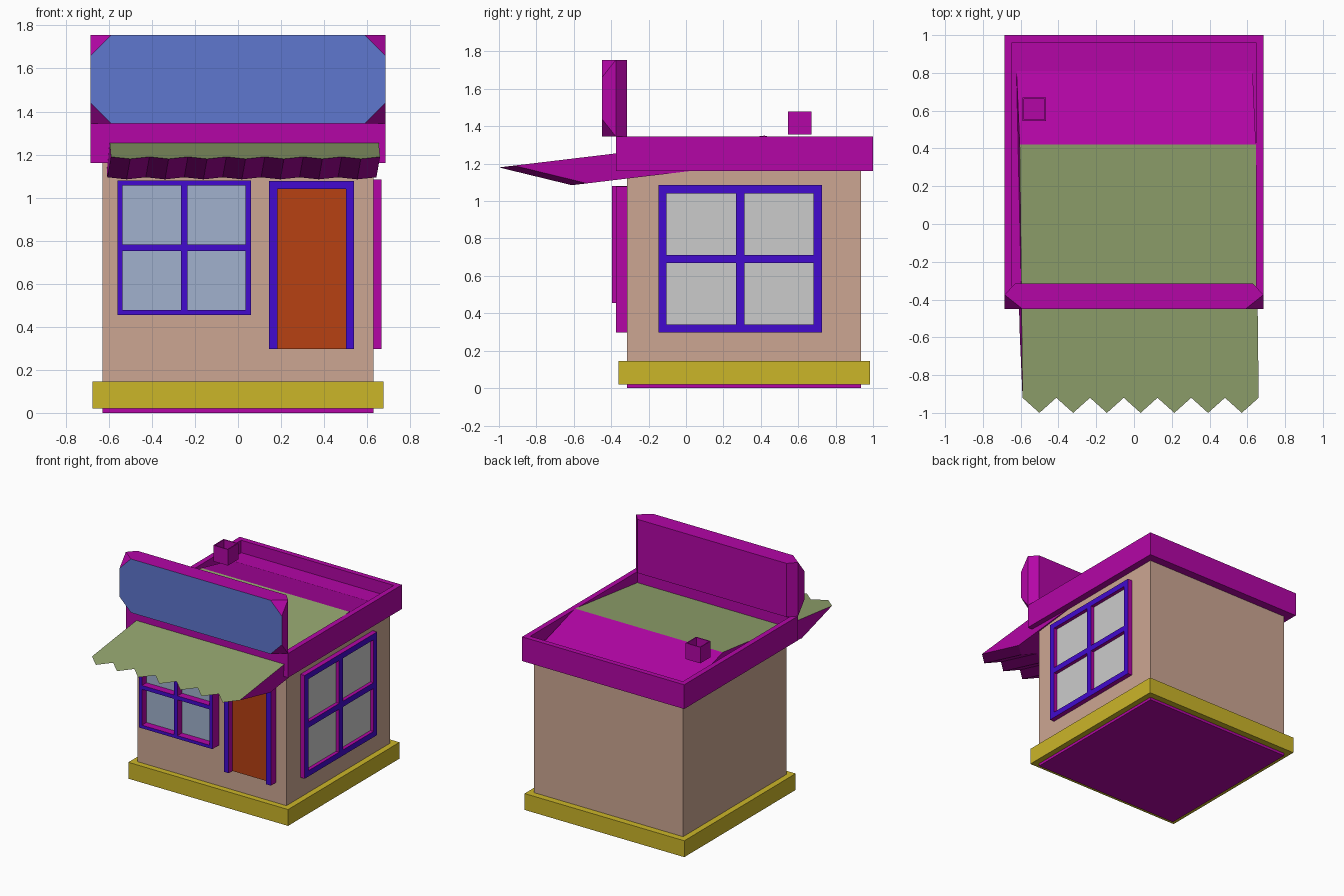
import bpy, bmesh
from mathutils import Vector

if "Cube" in bpy.data.objects:
    bpy.data.objects.remove(bpy.data.objects["Cube"])


def mat(name, r, g, b):
    m = bpy.data.materials.new(name)
    m.diffuse_color = [(c / 255) ** 2.2 for c in (r, g, b)] + [1]
    m.use_nodes = True
    m.node_tree.nodes["Principled BSDF"].inputs["Base Color"].default_value = m.diffuse_color
    return m


TRIM = mat("magenta", 178, 14, 165)
WALL = mat("tan", 203, 165, 145)
BASE = mat("yellow", 202, 180, 45)
GREEN = mat("green", 146, 163, 110)
FRAME = mat("violet_blue", 68, 18, 205)
SIGN = mat("sign_blue", 95, 118, 206)
DOOR = mat("orange", 182, 67, 25)
GLASS = mat("blue_glass", 160, 176, 204)
GREY = mat("grey_glass", 198, 198, 202)


def finish(name, bm, mats, face_dir=None):
    """Make an object; faces pointing along face_dir get the second material."""
    bmesh.ops.recalc_face_normals(bm, faces=bm.faces)
    bm.normal_update()
    if face_dir:
        for f in bm.faces:
            if f.normal.dot(Vector(face_dir)) > 0.98:
                f.material_index = 1
    me = bpy.data.meshes.new(name)
    bm.to_mesh(me)
    bm.free()
    for m in mats:
        me.materials.append(m)
    ob = bpy.data.objects.new(name, me)
    bpy.context.collection.objects.link(ob)
    return ob


def add_box(bm, lo, hi):
    vs = bmesh.ops.create_cube(bm, size=1)["verts"]
    for v in vs:
        v.co = [a + (b - a) * (c + 0.5) for a, b, c in zip(lo, hi, v.co)]
    return vs


def box(name, lo, hi, m):
    bm = bmesh.new()
    add_box(bm, lo, hi)
    return finish(name, bm, [m])


def tray(name, lo, hi, rim, depth, m):
    """Box with a recessed top."""
    bm = bmesh.new()
    add_box(bm, lo, hi)
    top = max(bm.faces, key=lambda f: f.calc_center_median().z)
    bmesh.ops.inset_region(bm, faces=[top], thickness=rim)
    floor = bmesh.ops.extrude_discrete_faces(bm, faces=[top])["faces"][0]
    for v in floor.verts:
        v.co.z -= depth
    return finish(name, bm, [m])


def on_wall(side, u, d, z):
    """Range boxes for the front wall (u = x) or the right wall (u = y)."""
    if side == "front":
        return (u[0], -0.315 - d[1], z[0]), (u[1], -0.315 - d[0], z[1])
    return (0.63 + d[0], u[0], z[0]), (0.63 + d[1], u[1], z[1])


def frame(name, side, u, z, w, bar, depth, panel, panel_mat, window=True):
    bm = bmesh.new()
    posts = [(u[0], u[0] + w), (u[1] - w, u[1])]
    rails = [(z[1] - w, z[1])]
    if window:
        um, zm = sum(u) / 2, sum(z) / 2
        posts.insert(1, (um - bar / 2, um + bar / 2))
        rails += [(z[0], z[0] + w), (zm - bar / 2, zm + bar / 2)]
    for p in posts:
        add_box(bm, *on_wall(side, p, (0, depth), z))
    for a, b in zip(posts, posts[1:]):
        for r in rails:
            add_box(bm, *on_wall(side, (a[1], b[0]), (0, depth), r))
    out = (0, -1, 0) if side == "front" else (1, 0, 0)
    finish(name + "_frame", bm, [TRIM, FRAME], out)
    low = z[0] + (w / 2 if window else 0)
    box(name + "_panel", *on_wall(side, (u[0] + w / 2, u[1] - w / 2), (0, panel),
                                  (low, z[1] - w / 2)), panel_mat)


# Building shell
box("underside_slab", (-0.63, -0.315, 0), (0.63, 0.935, 0.02), TRIM)
box("walls", (-0.63, -0.315, 0.02), (0.63, 0.935, 1.17), WALL)
box("plinth", (-0.675, -0.36, 0.02), (0.675, 0.985, 0.145), BASE)
tray("roof_parapet", (-0.685, -0.375, 1.16), (0.685, 1.0, 1.345), 0.057, 0.095, TRIM)
tray("chimney", (-0.59, 0.545, 1.357), (-0.467, 0.67, 1.48), 0.01, 0.09, TRIM)

# Door and windows
frame("door", "front", (0.145, 0.54), (0.297, 1.078), 0.039, 0, 0.06, 0.015, DOOR, False)
frame("front_window", "front", (-0.56, 0.06), (0.455, 1.08), 0.024, 0.03, 0.08, 0.025, GLASS)
frame("side_window", "right", (-0.147, 0.727), (0.297, 1.085), 0.044, 0.044, 0.037, 0.01, GREY)

# Sign board: tapered back, front corners cut off
pts = []
for s in (-1, 1):
    for z, t in ((1.345, 1), (1.755, -1)):
        pts += [(s * 0.63, -0.315, z), (s * 0.685, -0.375, z),
                (s * 0.59, -0.45, z), (s * 0.685, -0.45, z + t * 0.095)]
bm = bmesh.new()
for p in pts:
    bm.verts.new(p)
bmesh.ops.convex_hull(bm, input=bm.verts)
bmesh.ops.dissolve_limit(bm, angle_limit=0.01, verts=bm.verts, edges=bm.edges)
finish("sign_board", bm, [TRIM, SIGN], (0, -1, 0))

# Awning: sloping slab with a zigzag front edge, running back through the parapet
teeth, x0, x1 = 7, -0.59, 0.66
outline = [(0.645, 0.42, 1.35), (-0.605, 0.42, 1.35)]
for i in range(2 * teeth + 1):
    y = -1.0 if i % 2 else -0.92
    outline.append((x0 + (x1 - x0) * i / (2 * teeth), y, 1.18 + 0.12 * (y + 1)))
bm = bmesh.new()
top = bm.faces.new([bm.verts.new(p) for p in outline])
ext = bmesh.ops.extrude_face_region(bm, geom=[top], use_keep_orig=True)
for g in ext["geom"]:
    if isinstance(g, bmesh.types.BMVert):
        g.co += Vector((-0.017, 0.39, -0.095))
finish("awning", bm, [TRIM, GREEN], (0, -0.119, 0.993))
